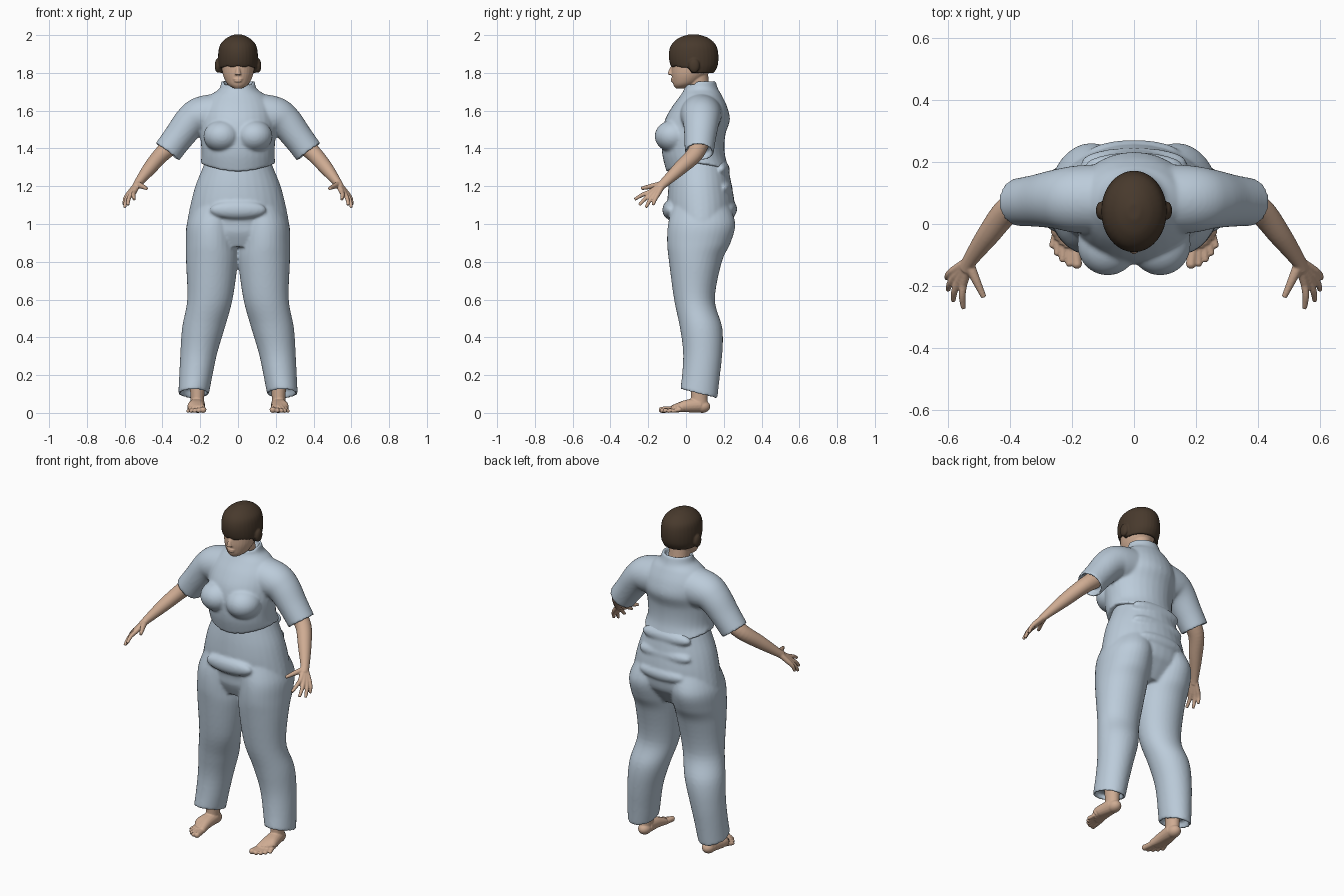
import bpy, bmesh, math
from mathutils import Vector, Matrix

cube = bpy.data.objects.get("Cube")
if cube:
    bpy.data.objects.remove(cube, do_unlink=True)


def material(name, colour):
    mat = bpy.data.materials.new(name)
    mat.use_nodes = True
    mat.diffuse_color = (*colour, 1)
    bsdf = next(n for n in mat.node_tree.nodes if n.type == 'BSDF_PRINCIPLED')
    bsdf.inputs["Base Color"].default_value = (*colour, 1)
    bsdf.inputs["Roughness"].default_value = 0.8
    return mat


CLOTH = material("pale blue cloth", (0.50, 0.60, 0.70))
SKIN = material("warm skin", (0.62, 0.41, 0.29))
HAIR = material("dark brown hair", (0.065, 0.042, 0.026))


def spline(rows, steps=6):
    """Catmull-Rom interpolation of ring rows."""
    out = []
    for i in range(len(rows) - 1):
        a, b = rows[max(i - 1, 0)], rows[i]
        c, d = rows[i + 1], rows[min(i + 2, len(rows) - 1)]
        for k in range(steps):
            t = k / steps
            out.append([q + 0.5 * t * (r - p + t * (2*p - 5*q + 4*r - s + t * (3*(q - r) + s - p)))
                        for p, q, r, s in zip(a, b, c, d)])
    out.append(list(rows[-1]))
    return out


def tube(bm, rows, side=1, flat=False, open_start=False, open_end=False, sides=32):
    """Loft elliptical rings (x, y, z, radius, depth radius); open ends get a recess."""
    rows = spline(rows)
    centres = [Vector((r[0] * side, r[1], r[2])) for r in rows]
    whole = (centres[-1] - centres[0]).normalized()
    ref = Vector((0, 1, 0)) if abs(whole.y) < 0.8 else Vector((0, 0, 1))
    rings = []
    for i, row in enumerate(rows):
        t = (centres[min(i + 1, len(rows) - 1)] - centres[max(i - 1, 0)]).normalized()
        if flat:
            t = Vector((0, 0, 1))
        v = (ref - t * ref.dot(t)).normalized()
        rings.append((centres[i], v.cross(t), v, row[3], row[4], t))

    def recess(ring, direction):
        c, u, v, a, b, t = ring
        return [(c, u, v, a * 0.86, b * 0.86, t),
                (c + t * direction * 0.04, u, v, a * 0.8, b * 0.8, t)]

    if open_start:
        rings = recess(rings[0], 1)[::-1] + rings
    if open_end:
        rings += recess(rings[-1], -1)
    angles = [math.tau * k / sides for k in range(sides)]
    loops = [[bm.verts.new(c + u * a * math.cos(w) + v * b * math.sin(w)) for w in angles]
             for c, u, v, a, b, t in rings]
    for lo, hi in zip(loops, loops[1:]):
        for k in range(sides):
            n = (k + 1) % sides
            bm.faces.new((lo[k], lo[n], hi[n], hi[k]))
    bm.faces.new(loops[0][::-1])
    bm.faces.new(loops[-1])


def blob(bm, centre, size):
    bmesh.ops.create_uvsphere(bm, u_segments=28, v_segments=18, radius=1,
                              matrix=Matrix.LocRotScale(Vector(centre), None, Vector(size)))


def finish(bm, name, mat, voxel, smoothing):
    """Fuse the overlapping pieces into one smooth skin."""
    bmesh.ops.recalc_face_normals(bm, faces=bm.faces)
    for f in bm.faces:
        f.smooth = True
    mesh = bpy.data.meshes.new(name)
    bm.to_mesh(mesh)
    bm.free()
    mesh.materials.append(mat)
    obj = bpy.data.objects.new(name, mesh)
    bpy.context.collection.objects.link(obj)
    fuse = obj.modifiers.new("fuse", 'REMESH')
    fuse.mode = 'VOXEL'
    fuse.voxel_size = voxel
    fuse.use_smooth_shade = True
    relax = obj.modifiers.new("relax", 'SMOOTH')
    relax.factor = 0.5
    relax.iterations = smoothing
    return obj


# Trousers: two legs, pelvis, and soft folds at belly and back
bm = bmesh.new()
leg = [(.235, .068, .10, .081, .098), (.21, .088, .3, .096, .103), (.183, .08, .45, .113, .112),
       (.149, .045, .6, .12, .108), (.138, .05, .8, .137, .14), (.14, .068, .9, .137, .168),
       (.137, .083, 1.0, .134, .178), (.11, .08, 1.1, .12, .15)]
for s in (1, -1):
    tube(bm, leg, s, flat=True, open_start=True)
tube(bm, [(0, .06, .88, .19, .11), (0, .07, .95, .262, .15), (0, .082, 1.0, .27, .167),
          (0, .08, 1.1, .252, .178), (0, .075, 1.2, .226, .168), (0, .072, 1.29, .19, .153),
          (0, .07, 1.34, .17, .14)], flat=True)
blob(bm, (0, -.085, 1.075), (.15, .04, .05))
for z, y, w in ((1.08, .225, .15), (1.19, .2, .17), (1.29, .185, .16)):
    blob(bm, (0, y, z), (w, .046, .045))
for v in bm.verts:  # hems hang lower at the heel
    if v.co.z < .2:
        v.co.z -= (.2 - v.co.z) * .25 * (v.co.y - .07) / .1
finish(bm, "trousers", CLOTH, .008, 6)

# Shirt: torso with collar, bust and short sleeves
bm = bmesh.new()
tube(bm, [(0, .065, 1.275, .2, .168), (0, .04, 1.37, .193, .166), (0, .04, 1.47, .2, .168),
          (0, .06, 1.55, .2, .172), (0, .072, 1.62, .188, .146), (0, .08, 1.68, .148, .11),
          (0, .08, 1.715, .1, .09), (0, .076, 1.76, .088, .08)], flat=True, open_end=True)
for v in bm.verts:  # hem arches up at the sides, collar dips in front
    if v.co.z < 1.36:
        v.co.z += (1.36 - v.co.z) * .55 * (v.co.x / .2) ** 2
    elif v.co.z > 1.72 and v.co.y < .05:
        v.co.z -= (v.co.z - 1.7) * .3
sleeve = [(.07, .08, 1.58, .115, .115), (.19, .08, 1.572, .104, .108),
          (.25, .08, 1.54, .09, .096), (.315, .075, 1.46, .08, .084), (.375, .07, 1.38, .077, .077)]
for s in (1, -1):
    tube(bm, sleeve, s, open_end=True)
    blob(bm, (s * .085, -.066, 1.465), (.098, .1, .085))
finish(bm, "shirt", CLOTH, .008, 6)

# Head: skull, jaw, neck, nose and lips
bm = bmesh.new()
tube(bm, [(0, -.028, 1.718, .022, .026), (0, -.01, 1.735, .05, .056), (0, .006, 1.76, .068, .078),
          (0, .022, 1.8, .082, .099), (0, .04, 1.86, .088, .116), (0, .04, 1.92, .086, .114),
          (0, .04, 1.97, .045, .06)], flat=True)
tube(bm, [(0, .078, 1.65, .064, .062), (0, .066, 1.73, .058, .058), (0, .055, 1.81, .06, .06)], flat=True)
tube(bm, [(0, -.07, 1.835, .009, .01), (0, -.08, 1.81, .012, .013), (0, -.083, 1.79, .017, .014)], flat=True)
for z, w in ((1.767, .026), (1.756, .021)):
    blob(bm, (0, -.069, z), (w, .011, .006))
finish(bm, "head", SKIN, .004, 2)

# Hair: rounded bowl cut with raised fringe and tufts over the ears
bm = bmesh.new()
tube(bm, [(0, .048, 1.8, .094, .1), (0, .043, 1.84, .104, .125), (0, .04, 1.9, .105, .131),
          (0, .04, 1.95, .094, .117), (0, .04, 1.985, .06, .078), (0, .04, 2.003, .02, .026)],
     flat=True, open_start=True)
for v in bm.verts:
    if v.co.y < .02:
        v.co.z = max(v.co.z, 1.832 + .005 * math.cos(v.co.x * 110))
for s in (1, -1):
    blob(bm, (s * .107, .043, 1.838), (.016, .029, .038))
finish(bm, "hair", HAIR, .005, 2)

# Arms with hands, then bare feet; each side is one fused piece
knuckles = [(.55, -.192, 1.168), (.566, -.184, 1.158), (.578, -.17, 1.152), (.585, -.152, 1.153)]
fingertips = [(.55, -.272, 1.13), (.583, -.248, 1.1), (.6, -.213, 1.087), (.604, -.175, 1.1)]
toe_bases = [(.19, -.075), (.209, -.073), (.226, -.064), (.241, -.05), (.254, -.032)]
toe_tips = [(.184, -.128), (.208, -.126), (.23, -.112), (.248, -.092), (.263, -.068)]
for s, label in ((1, "left"), (-1, "right")):
    bm = bmesh.new()
    wrist = (.53, -.118, 1.215)
    tube(bm, [(.33, .075, 1.435, .05, .05), (.405, .045, 1.368, .043, .045),
              (.47, -.035, 1.292, .036, .037), (*wrist, .022, .025),
              (.545, -.145, 1.192, .018, .024)], s)
    for base, tip in zip(knuckles, fingertips):
        tube(bm, [(*wrist, .017, .017), (*base, .0135, .0135)], s, sides=14)
        middle = Vector(base).lerp(Vector(tip), .5) + Vector((.004, 0, .005))
        tube(bm, [(*base, .013, .013), (*middle, .011, .011), (*tip, .008, .008)], s, sides=14)
    tube(bm, [(.53, -.135, 1.208, .018, .018), (.509, -.182, 1.2, .014, .014),
              (.484, -.236, 1.188, .009, .009)], s, sides=14)
    finish(bm, label + "_arm", SKIN, .004, 2)

    bm = bmesh.new()
    tube(bm, [(.215, .07, .03, .036, .048), (.215, .07, .08, .036, .044),
              (.215, .075, .2, .045, .05)], s, flat=True)
    blob(bm, (s * .213, .085, .034), (.036, .044, .034))
    for i, (base, tip) in enumerate(zip(toe_bases, toe_tips)):
        r = .0165 if i == 0 else .013 - i * .0006
        tube(bm, [(.214, .07, .042, .04, .04), (.222 - (2 - i) * .008, -.01, .034, .031, .031),
                  (*base, .02, .019, .019)], s, sides=16)
        tube(bm, [(*base, .017, r, r), (*tip, r, r, r)], s, sides=14)
        blob(bm, (s * tip[0], tip[1], r), (r, r, r))
    for v in bm.verts:
        v.co.z = max(v.co.z, 0)
    finish(bm, label + "_foot", SKIN, .004, 2)
